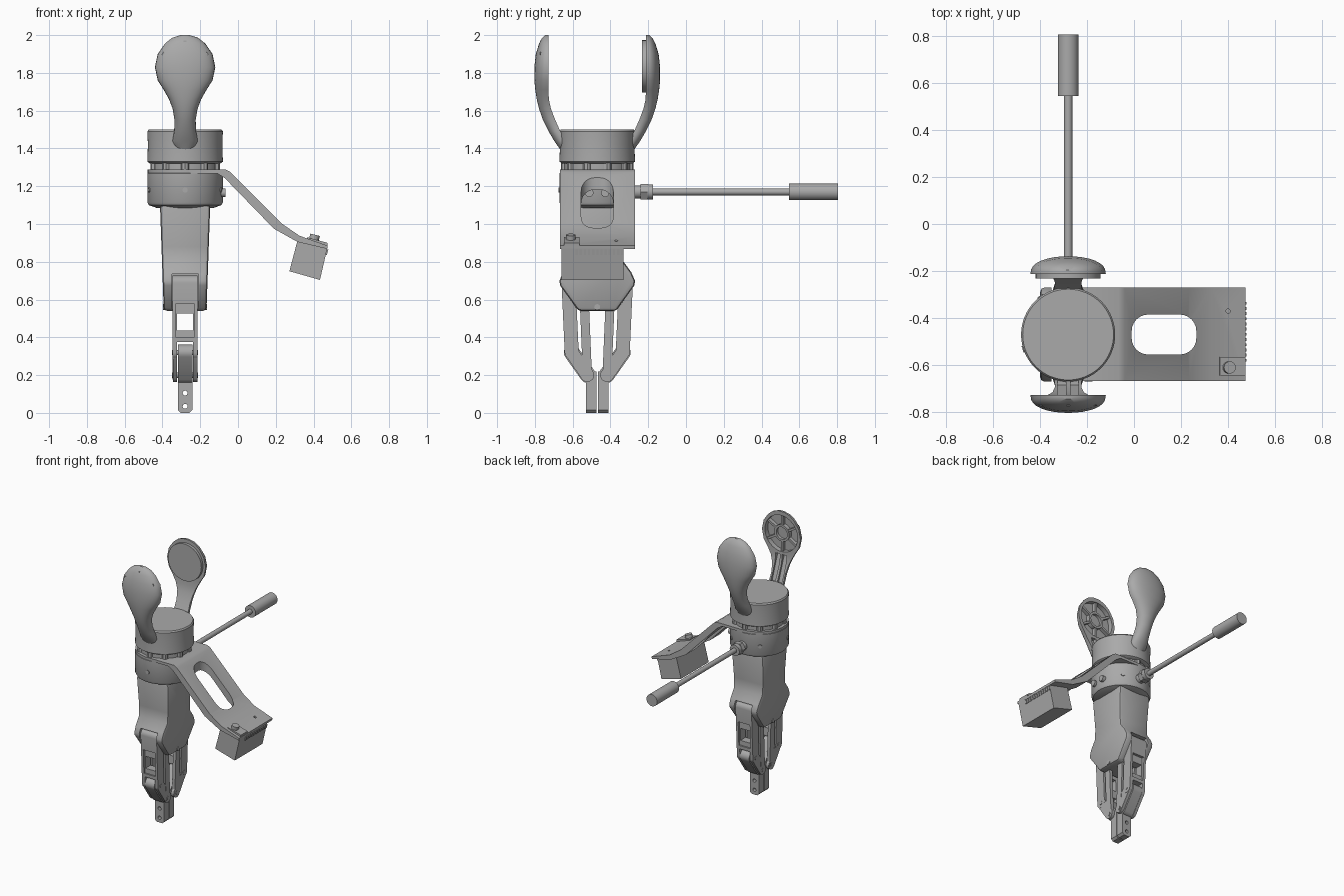
import bpy, bmesh, math
from mathutils import Vector

cube = bpy.data.objects.get("Cube")
if cube:
    bpy.data.objects.remove(cube)

CX, CY = -0.28, -0.47   # main axis of the tool
grey = bpy.data.materials.new("mid grey")
grey.use_nodes = True
grey.diffuse_color = (0.4, 0.4, 0.4, 1)
grey.node_tree.nodes["Principled BSDF"].inputs["Base Color"].default_value = (0.4, 0.4, 0.4, 1)
parts = []


def finish(name, bm):
    bmesh.ops.recalc_face_normals(bm, faces=bm.faces)
    mesh = bpy.data.meshes.new(name)
    bm.to_mesh(mesh)
    bm.free()
    mesh.materials.append(grey)
    ob = bpy.data.objects.new(name, mesh)
    bpy.context.collection.objects.link(ob)
    parts.append(ob)
    return ob


def prism(name, pts, axis, a, b):
    """Extrude a flat outline along an axis, from a to b."""
    place = {"x": lambda u, v, w: (w, u, v), "y": lambda u, v, w: (u, w, v),
             "z": lambda u, v, w: (u, v, w)}[axis]
    bm = bmesh.new()
    rings = [[bm.verts.new(place(u, v, w)) for u, v in pts] for w in (a, b)]
    skin(bm, rings)
    return finish(name, bm)


def skin(bm, rings):
    """Bridge closed rings and cap both ends."""
    n = len(rings[0])
    for r, s in zip(rings, rings[1:]):
        for i in range(n):
            bm.faces.new((r[i], r[(i + 1) % n], s[(i + 1) % n], s[i]))
    bm.faces.new(rings[0])
    bm.faces.new(rings[-1])


def lathe(name, profile, start, direction, sides=48):
    """Revolve (radius, distance) points about a direction."""
    rot = Vector(direction).to_track_quat("Z", "Y")
    bm = bmesh.new()
    turns = [2 * math.pi * i / sides for i in range(sides)]
    skin(bm, [[bm.verts.new(Vector(start) + rot @ Vector((r * math.cos(t), r * math.sin(t), d)))
               for t in turns] for r, d in profile])
    return finish(name, bm)


def rod(name, start, end, r, sides=24):
    d = Vector(end) - Vector(start)
    return lathe(name, [(r, 0), (r, d.length)], start, d, sides)


def box(name, x, y, z):
    return prism(name, [(x[0], y[0]), (x[1], y[0]), (x[1], y[1]), (x[0], y[1])], "z", *z)


def capsule(p, q, r):
    """Outline of a rounded link between two pivots."""
    base = math.atan2(q[1] - p[1], q[0] - p[0])
    arc = [math.pi * i / 10 for i in range(11)]
    return [(c[0] + r * math.cos(base + off + t), c[1] + r * math.sin(base + off + t))
            for c, off in ((p, math.pi / 2), (q, -math.pi / 2)) for t in arc]


def apply(ob, kind, **settings):
    mod = ob.modifiers.new(kind, kind)
    for k, v in settings.items():
        setattr(mod, k, v)
    bpy.context.view_layer.objects.active = ob
    bpy.ops.object.modifier_apply(modifier=mod.name)


def cut(ob, cutter):
    apply(ob, "BOOLEAN", operation="DIFFERENCE", solver="EXACT", object=cutter)
    parts.remove(cutter)
    bpy.data.objects.remove(cutter)


# Collars
axis = (CX, CY, 0)
lathe("upper_collar", [(.185, 1.32), (.2, 1.33), (.197, 1.42), (.2, 1.49), (.193, 1.5)], axis, (0, 0, 1), 64)
lathe("collar_neck", [(.175, 1.27), (.175, 1.34)], axis, (0, 0, 1), 64)
lathe("lower_collar", [(.15, 1.085), (.192, 1.1), (.2, 1.115), (.2, 1.268), (.192, 1.275)], axis, (0, 0, 1), 64)
for i in range(10):
    a = math.pi * (i + .5) / 5
    d = Vector((math.cos(a), math.sin(a), 0))
    p = Vector((CX, CY, 0)) + d * .17
    rod("collar_tab", p + Vector((0, 0, 1.28)), p + Vector((0, 0, 1.325)), .022, 8)
    if i % 2:
        p += Vector((0, 0, 1.18))
        rod("collar_screw", p, p + d * .034, .014, 16)
for s in (-1, 1):
    rod("side_connector", (CX + .17, CY + s * .042, 1.165), (CX + .215, CY + s * .042, 1.165), .022)

# Upright paddle arms: z, half width, inner offset, outer offset
ARM = [(2.0, .025, .258, .275), (1.985, .07, .258, .292), (1.955, .107, .258, .308),
       (1.9, .145, .258, .325), (1.83, .16, .258, .333), (1.76, .145, .258, .333),
       (1.71, .113, .258, .328), (1.66, .085, .256, .32), (1.61, .066, .245, .308),
       (1.55, .056, .222, .287), (1.49, .058, .195, .257), (1.44, .068, .17, .228),
       (1.4, .06, .15, .2), (1.37, .03, .14, .185)]


def paddle_arm(name, s):
    bm = bmesh.new()
    rings = []
    for z, w, inner, outer in ARM:
        ring = []
        for i in range(17):
            t = math.pi * i / 16
            ring.append(bm.verts.new((CX + w * math.cos(t),
                                      CY + s * (inner + (outer - inner) * math.sin(t) ** .8), z)))
        rings.append(ring)
    skin(bm, rings)
    return finish(name, bm)


front_arm = paddle_arm("front_arm", -1)
paddle_arm("back_arm", 1)
rod("back_paddle_pad", (CX, CY + .262, 1.835), (CX, CY + .238, 1.835), .138, 48)

# Hollow, ribbed inside of the front paddle
py = CY - .258
cut(front_arm, rod("recess", (CX, py + .05, 1.835), (CX, py - .035, 1.835), .135, 48))
for s in (-1, 1):
    groove = [(CY - .235, 1.68), (CY - .285, 1.68), (CY - .215, 1.49), (CY - .165, 1.49)]
    x = CX + s * .027
    cut(front_arm, prism("groove", groove, "x", x - .018, x + .018))
hub = rod("paddle_hub", (CX, py - .045, 1.835), (CX, py - .005, 1.835), .062, 32)
cut(hub, rod("hub_bore", (CX, py - .025, 1.835), (CX, py + .05, 1.835), .045, 32))
for i in range(6):
    a = math.pi * (i + .5) / 3
    c, n = math.cos(a), math.sin(a)
    spoke = [(CX + r * c - e * n, 1.835 + r * n + e * c)
             for r, e in ((.055, -.008), (.137, -.008), (.137, .008), (.055, .008))]
    prism("paddle_spoke", spoke, "y", py - .045, py - .008)

# Rear rod with hex fitting and grip
rod("fitting_base", (CX, CY + .18, 1.17), (CX, -.235, 1.17), .034)
rod("fitting_nut", (CX, -.24, 1.17), (CX, -.205, 1.17), .047, 6)
rod("fitting_cap", (CX, -.205, 1.17), (CX, -.175, 1.17), .04)
rod("rear_rod", (CX, -.18, 1.17), (CX, .56, 1.17), .018)
rod("rear_grip", (CX, .545, 1.17), (CX, .805, 1.17), .044, 32)

# Sloping bracket with a slot
lathe("bracket_ring", [(.198, 1.268), (.198, 1.288)], axis, (0, 0, 1), 64)
top = [(CX, 1.288), (-.065, 1.288), (-.04, 1.275), (.235, 1.0), (.325, .938), (.475, .885)]
under = [(.472, .868), (.315, .905), (.19, .975), (-.07, 1.243), (-.11, 1.268), (CX, 1.268)]
bracket = prism("bracket", top + under, "y", -.667, -.27)
slot = [(cx + .07 * math.cos(q + t), cy + .07 * math.sin(q + t))
        for cx, cy, q in ((.195, -.455, 0), (.06, -.455, math.pi / 2),
                          (.06, -.485, math.pi), (.195, -.485, math.pi * 1.5))
        for t in (i * math.pi / 12 for i in range(7))]
cut(bracket, prism("slot", slot, "z", .8, 1.4))
cut(bracket, rod("bracket_hole", (.4, -.37, .8), (.4, -.37, 1), .009, 12))

# Tilted sensor box under the bracket end
prism("sensor_box", [(.315, .913), (.473, .873), (.434, .704), (.272, .75)], "y", -.658, -.33)
for i in range(12):
    y = -.585 + i * .022
    prism("sensor_fin", [(.45, .87), (.478, .864), (.47, .835), (.45, .84)], "y", y, y + .012)
prism("knob_block", [(.365, .93), (.475, .9), (.47, .875), (.36, .9)], "y", -.645, -.565)
rod("knob", (.395, -.61, .89), (.408, -.61, .943), .026, 16)

# Gripper body, narrower in x towards the bottom
half = [(.15, 1.1), (.135, .88), (.14, .8), (.18, .745), (.2, .7), (.197, .675), (.1, .54)]
body = prism("gripper_body", [(CY + o, z) for o, z in half] + [(CY - o, z) for o, z in reversed(half)],
             "x", CX - .133, CX + .133)
for v in body.data.vertices:
    v.co.x = CX + (v.co.x - CX) * (.85 + .15 * (v.co.z - .54) / .56)
apply(body, "BEVEL", width=.018, segments=2, limit_method="ANGLE", angle_limit=.6)
for s in (-1, 1):
    cut(body, box("link_pocket", (CX - .07, CX + .07), sorted((CY + s * .105, CY + s * .25)), (.5, .735)))
rod("body_pin", (CX - .117, CY, .56), (CX + .117, CY, .56), .016, 16)

# Two mirrored fingers with parallel links
for s in (-1, 1):
    def at(offset, z):
        return (CY + s * offset, z)

    outer = prism("outer_link", capsule(at(.152, .69), at(.135, .32), .037), "x", CX - .066, CX + .066)
    cut(outer, box("window", (CX - .042, CX + .042), sorted((CY, CY + s * .3)), (.435, .525)))
    cut(outer, box("panel", (CX - .048, CX + .048), sorted((CY + s * .165, CY + s * .3)), (.4, .58)))
    cut(outer, box("fork_gap", (CX - .042, CX + .042), sorted((CY, CY + s * .3)), (.2, .375)))
    for side in (-1, 1):
        x = CX + side * .054
        prism("inner_link", capsule(at(.068, .58), at(.052, .2), .024), "x", x - .012, x + .012)
        prism("knuckle_plate", capsule(at(.135, .32), at(.052, .2), .036), "x", x - .011, x + .011)
    prism("finger_middle", capsule(at(.135, .32), at(.05, .2), .042), "x", CX - .038, CX + .038)
    for name, (y, z) in (("upper_pin", at(.135, .32)), ("lower_pin", at(.052, .2))):
        rod(name, (CX - .069, y, z), (CX + .069, y, z), .014, 16)
    w, r = .038, .015
    tip = [(CX - w, .22), (CX - w, r), (CX - w + r, 0), (CX + w - r, 0), (CX + w, r), (CX + w, .22)]
    pad = prism("finger_pad", tip, "y", CY + s * .004, CY + s * .06)
    for z in (.035, .105):
        cut(pad, rod("pad_hole", (CX, CY, z), (CX, CY + s * .1, z), .013, 16))

# Smooth shading with sharp edges kept
bpy.ops.object.select_all(action="DESELECT")
for ob in parts:
    ob.select_set(True)
bpy.context.view_layer.objects.active = parts[0]
bpy.ops.object.shade_smooth_by_angle(angle=math.radians(35))
